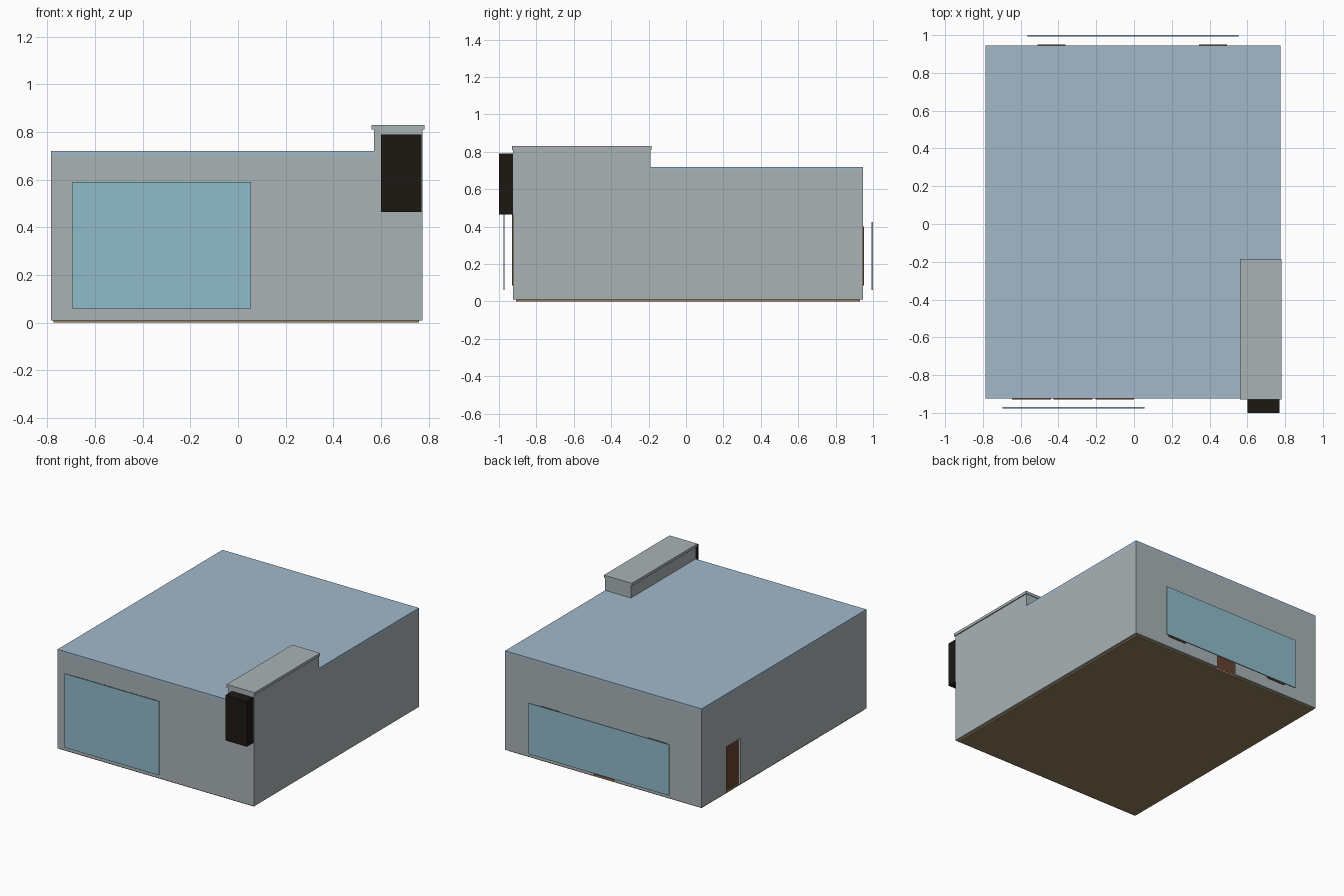
import bpy, bmesh

if "Cube" in bpy.data.objects:
    bpy.data.objects.remove(bpy.data.objects["Cube"])


def material(name, rgb):
    m = bpy.data.materials.new(name)
    m.diffuse_color = (*rgb, 1)
    m.use_nodes = True
    m.node_tree.nodes["Principled BSDF"].inputs["Base Color"].default_value = m.diffuse_color
    return m


WALL = material("wall_grey", (0.40, 0.45, 0.46))
ROOF = material("roof_blue", (0.36, 0.48, 0.59))
GLASS = material("glass_blue", (0.28, 0.50, 0.60))
WOOD = material("wood_brown", (0.13, 0.055, 0.03))
EARTH = material("floor_brown", (0.30, 0.21, 0.11))
BLACK = material("sign_black", (0.012, 0.009, 0.007))


def prism(name, outline, z0, z1, mat=None):
    """Extrude a flat xy outline from z0 to z1."""
    bm = bmesh.new()
    face = bm.faces.new([bm.verts.new((x, y, z0)) for x, y in outline])
    ext = bmesh.ops.extrude_face_region(bm, geom=[face])
    verts = [g for g in ext["geom"] if isinstance(g, bmesh.types.BMVert)]
    bmesh.ops.translate(bm, verts=verts, vec=(0, 0, z1 - z0))
    bmesh.ops.recalc_face_normals(bm, faces=bm.faces)
    me = bpy.data.meshes.new(name)
    bm.to_mesh(me)
    bm.free()
    ob = bpy.data.objects.new(name, me)
    bpy.context.collection.objects.link(ob)
    if mat:
        me.materials.append(mat)
    return ob


def box(name, x, y, z, mat=None):
    return prism(name, [(x[0], y[0]), (x[1], y[0]), (x[1], y[1]), (x[0], y[1])], *z, mat)


X0, X1, Y0, Y1 = -0.785, 0.775, -0.925, 0.945
TX, TY = 0.57, -0.19

# Floor slab and wall block
box("floor", (-0.775, 0.76), (-0.91, 0.93), (0, 0.015), EARTH)
walls = box("walls", (X0, X1), (Y0, Y1), (0.01, 0.70), WALL)

# Flat roof, notched around the raised parapet
prism("roof", [(X0, Y0), (TX, Y0), (TX, TY), (X1, TY), (X1, Y1), (X0, Y1)],
      0.70, 0.72, ROOF)
box("parapet", (TX, X1), (Y0, TY), (0.70, 0.81), WALL)
box("parapet_cap", (0.56, 0.782), (-0.93, -0.185), (0.81, 0.83), WALL)

# Projecting sign box
box("sign_box", (0.60, 0.77), (-1.0, Y0), (0.465, 0.79), BLACK)


def recessed_door(name, x, y, leaf_x, leaf_y):
    cutter = box(name + "_cutter", x, y, (-0.02, 0.34))
    cutter.hide_render = True
    cutter.hide_set(True)
    mod = walls.modifiers.new(name, "BOOLEAN")
    mod.object = cutter
    mod.solver = "EXACT"
    box(name, leaf_x, leaf_y, (0.012, 0.34), WOOD)


# Side door and back door, set into the walls
recessed_door("side_door", (X0 - 0.05, X0 + 0.02), (0.505, 0.66),
              (X0 + 0.014, X0 + 0.025), (0.50, 0.665))
recessed_door("back_door", (-0.09, 0.07), (Y1 - 0.02, Y1 + 0.05),
              (-0.095, 0.075), (Y1 - 0.025, Y1 - 0.014))

# Wooden windows on the front and back
for i, x in enumerate((-0.645, -0.425, -0.205)):
    box(f"front_window_{i + 1}", (x, x + 0.205), (Y0 - 0.005, Y0 + 0.005), (0.085, 0.565), WOOD)
for i, x in enumerate((-0.51, 0.345)):
    box(f"back_window_{i + 1}", (x, x + 0.148), (Y1 - 0.005, Y1 + 0.006), (0.085, 0.40), WOOD)

# Free-standing glass panels in front of the windows
box("front_glass", (-0.695, 0.055), (-0.977, -0.97), (0.06, 0.59), GLASS)
box("back_glass", (-0.565, 0.552), (0.993, 1.0), (0.06, 0.425), GLASS)
